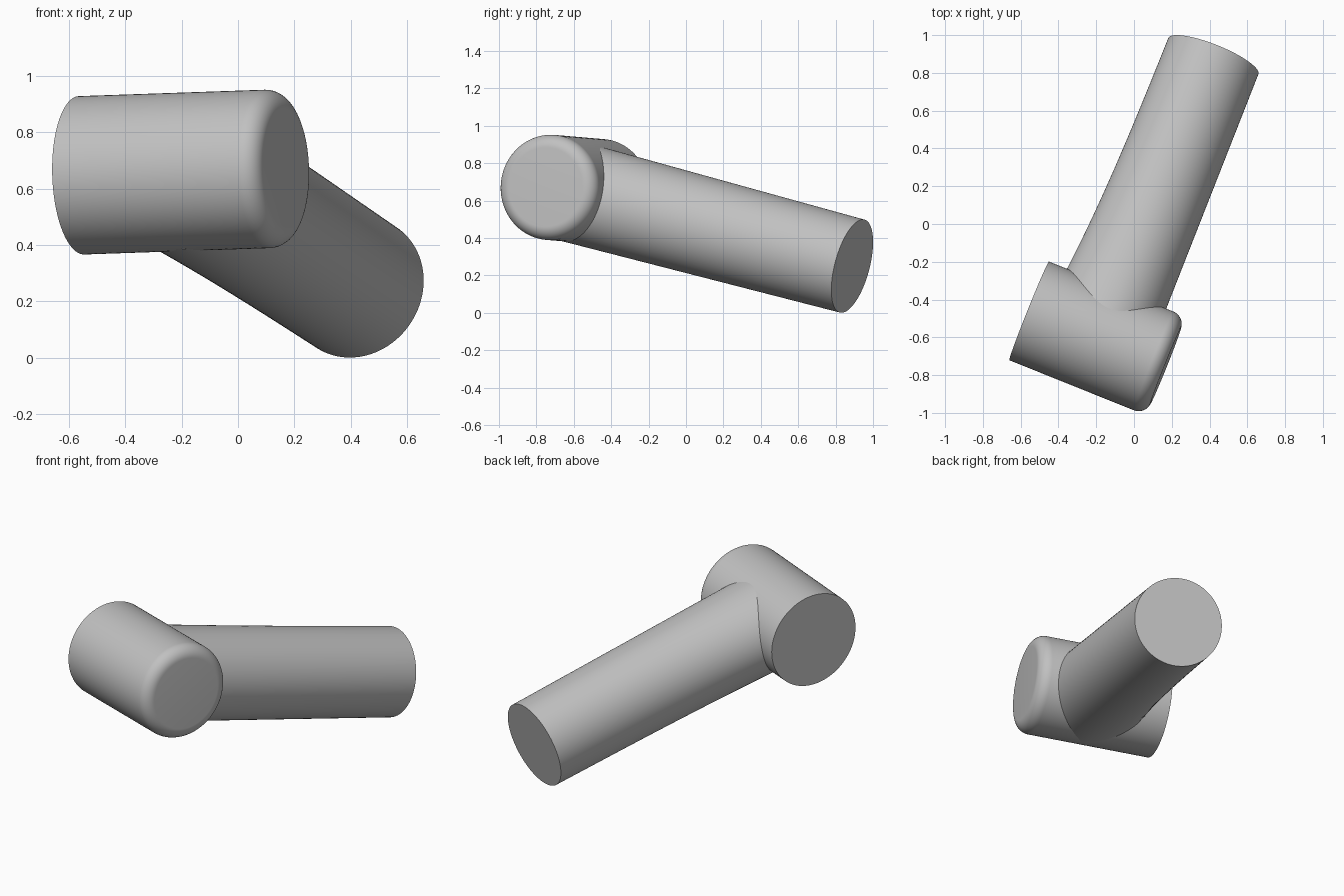
import bpy, bmesh, math
from mathutils import Vector

cube = bpy.data.objects.get("Cube")
if cube:
    bpy.data.objects.remove(cube, do_unlink=True)

SIDES = 96

grey = bpy.data.materials.new("plain_grey")
grey.use_nodes = True
colour = (0.53, 0.53, 0.53, 1)
grey.diffuse_color = colour
grey.node_tree.nodes["Principled BSDF"].inputs["Base Color"].default_value = colour


def loft(name, rings):
    """Skin a list of point rings into a capped, smooth tube."""
    bm = bmesh.new()
    loops = [[bm.verts.new(p) for p in ring] for ring in rings]
    for a, b in zip(loops, loops[1:]):
        for i in range(SIDES):
            j = (i + 1) % SIDES
            bm.faces.new((a[i], a[j], b[j], b[i]))
    bm.faces.new(loops[0])
    bm.faces.new(loops[-1])
    bmesh.ops.recalc_face_normals(bm, faces=bm.faces)
    mesh = bpy.data.meshes.new(name)
    bm.to_mesh(mesh)
    bm.free()
    mesh.materials.append(grey)
    obj = bpy.data.objects.new(name, mesh)
    bpy.context.collection.objects.link(obj)
    bpy.ops.object.select_all(action="DESELECT")
    obj.select_set(True)
    bpy.context.view_layer.objects.active = obj
    bpy.ops.object.shade_smooth_by_angle(angle=math.radians(35))
    return obj


def ring(centre, side, up, left, right, height):
    """Oval ring with separate half-widths on its two sides."""
    points = []
    for i in range(SIDES):
        t = 2 * math.pi * i / SIDES
        width = right if math.cos(t) > 0 else left
        points.append(centre + side * width * math.cos(t) + up * height * math.sin(t))
    return points


# Cross barrel: flat at one end, rounded rim at the other
axis = Vector((0.928, -0.373, 0.032)).normalized()
side = axis.cross(Vector((0, 0, 1))).normalized()
up = side.cross(axis)
start = Vector((-0.555, -0.46, 0.6475))
radius, length, fillet = 0.2815, 0.78, 0.07
profile = [(0, radius)]
for i in range(13):
    t = math.pi / 2 * i / 12
    profile.append((length - fillet + fillet * math.sin(t),
                    radius - fillet + fillet * math.cos(t)))
loft("cross_barrel", [ring(start + axis * s, side, up, r, r, r) for s, r in profile])

# Long arm: slopes down to the back and flares towards the barrel
axis = Vector((0.362, 0.901, -0.24)).normalized()
side = Vector((0.928, -0.373, 0))
up = side.cross(axis).normalized()
tip = Vector((0.42, 0.8885, 0.2495))
arm_length, r = 1.663, 0.257
sections = []
for i in range(25):
    u = i / 24
    sections.append(ring(tip - axis * arm_length * u, side, up,
                         r + 0.075 * u ** 3, r + 0.012 * u, r + 0.014 * u))
loft("long_arm", sections)
